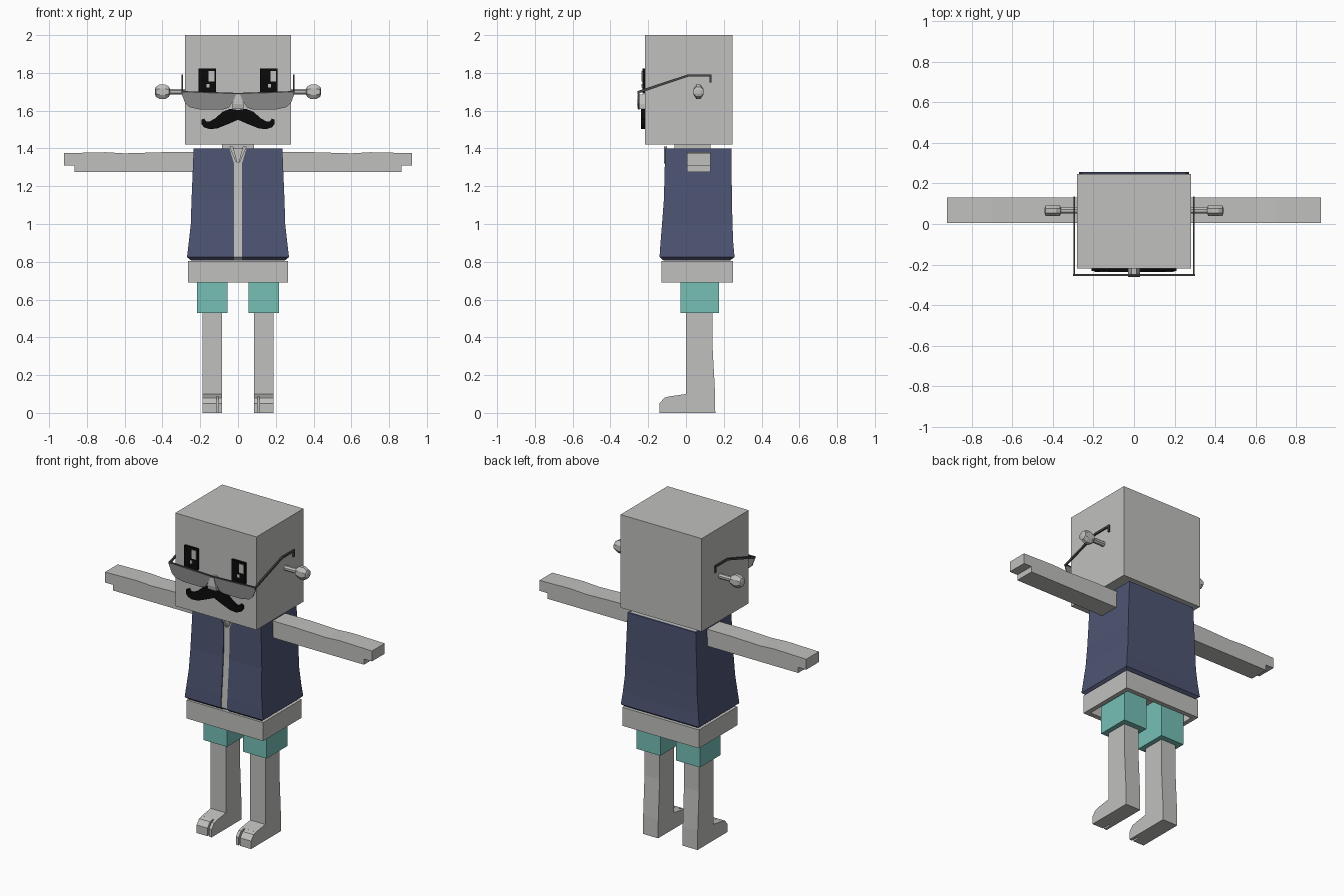
import bpy, bmesh, math
from mathutils import Vector

cube = bpy.data.objects.get("Cube")
if cube:
    bpy.data.objects.remove(cube, do_unlink=True)


def material(name, r, g, b):
    m = bpy.data.materials.new(name)
    m.use_nodes = True
    m.diffuse_color = (r, g, b, 1)
    m.node_tree.nodes["Principled BSDF"].inputs["Base Color"].default_value = (r, g, b, 1)
    return m


GREY = material("light grey", 0.53, 0.53, 0.52)
NAVY = material("navy", 0.075, 0.09, 0.17)
TEAL = material("teal", 0.18, 0.52, 0.47)
BLACK = material("black", 0.003, 0.003, 0.003)
LENS = material("lens grey", 0.25, 0.25, 0.25)
FRAME = material("frame grey", 0.07, 0.07, 0.07)


def loft(name, rings, mat, mirror=False):
    """Skin a stack of equal-length rings and cap both ends."""
    bm = bmesh.new()
    rows = [[bm.verts.new(p) for p in ring] for ring in rings]
    n = len(rows[0])
    for low, high in zip(rows, rows[1:]):
        for i in range(n):
            j = (i + 1) % n
            bm.faces.new((low[i], low[j], high[j], high[i]))
    bm.faces.new(rows[0])
    bm.faces.new(rows[-1])
    bmesh.ops.recalc_face_normals(bm, faces=bm.faces)
    mesh = bpy.data.meshes.new(name)
    bm.to_mesh(mesh)
    bm.free()
    mesh.materials.append(mat)
    obj = bpy.data.objects.new(name, mesh)
    bpy.context.collection.objects.link(obj)
    if mirror:
        obj.modifiers.new("Mirror", "MIRROR").use_axis[0] = True
    return obj


def prism(name, pts, axis, a, b, mat, mirror=False):
    """Extrude a 2D outline along x or y."""
    def place(t):
        return [(t, u, v) if axis == "x" else (u, t, v) for u, v in pts]
    return loft(name, [place(a), place(b)], mat, mirror)


def box(name, x, y, z, mat, mirror=False):
    pts = [(x[0], z[0]), (x[1], z[0]), (x[1], z[1]), (x[0], z[1])]
    return prism(name, pts, "y", y[0], y[1], mat, mirror)


def rect(x, front, back, z):
    return [(-x, front, z), (x, front, z), (x, back, z), (-x, back, z)]


# Head and neck
box("head", (-0.28, 0.28), (-0.218, 0.245), (1.42, 2.0), GREY)
box("neck", (-0.085, 0.085), (-0.06, 0.13), (1.38, 1.425), GREY)

# Torso levels: height, half width, front, back, half gap of the vest opening
levels = [(0.808, 0.25, -0.12, 0.235, 0.021),
          (0.825, 0.27, -0.14, 0.257, 0.021),
          (0.9, 0.261, -0.135, 0.25, 0.021),
          (1.0, 0.25, -0.127, 0.246, 0.021),
          (1.13, 0.246, -0.117, 0.243, 0.021),
          (1.32, 0.238, -0.112, 0.241, 0.021),
          (1.4, 0.235, -0.11, 0.24, 0.045)]
T = 0.012
loft("shirt", [rect(w - T, f + T / 2, b - T, z) for z, w, f, b, g in levels], GREY)


def vest_ring(z, w, f, b, g):
    i = w - T
    half = [(g, f), (w, f), (w, b)]
    inner = [(i, b - T), (i, f + T), (g, f + T)]
    left = [(-x, y) for x, y in reversed(half)]
    left_in = [(-x, y) for x, y in reversed(inner)]
    return [(x, y, z) for x, y in half + left + left_in + inner]


loft("vest", [vest_ring(*lv) for lv in levels], NAVY)

# Collar lapels
prism("collar", [(0.002, 1.32), (0.012, 1.33), (0.046, 1.41), (0.026, 1.41)],
      "y", -0.116, -0.1, GREY, True)

# Arms with the stepped finger tips
prism("arm", [(0.2, 1.275), (0.865, 1.275), (0.865, 1.31), (0.92, 1.31),
              (0.92, 1.375), (0.7, 1.38), (0.6, 1.374), (0.4, 1.38), (0.2, 1.38)],
      "y", 0.005, 0.13, GREY, True)

# Hollow waistband: outside wall up, then the cavity folded into its underside
loft("waistband", [rect(0.264, -0.13, 0.25, 0.805), rect(0.264, -0.13, 0.25, 0.69),
                   rect(0.235, -0.1, 0.22, 0.69), rect(0.235, -0.1, 0.22, 0.78)], GREY)
box("shorts_leg", (0.055, 0.218), (-0.03, 0.175), (0.53, 0.785), TEAL, True)

# Legs and feet, with a split toe
prism("leg", [(0.155, 0), (0.153, 0.12), (0.14, 0.36), (0.14, 0.56), (0, 0.56),
              (0, 0.1), (-0.09, 0.087), (-0.09, 0)], "x", 0.084, 0.188, GREY, True)
toe = [(-0.085, 0), (-0.085, 0.088), (-0.115, 0.08), (-0.14, 0.05), (-0.14, 0)]
prism("inner_toe", toe, "x", 0.084, 0.102, GREY, True)
prism("outer_toes", toe, "x", 0.113, 0.188, GREY, True)

# Ears: eight-sided stem and bead
ear = [(0.27, 0.016), (0.36, 0.016), (0.365, 0.028), (0.385, 0.042),
       (0.415, 0.042), (0.435, 0.028), (0.44, 0.014)]
loft("ear", [[(x, 0.066 + min(r, 0.028) * math.cos((k + 0.5) * math.pi / 4),
               1.7 + r * math.sin((k + 0.5) * math.pi / 4)) for k in range(8)]
             for x, r in ear], GREY, True)

# Eyes with two light glints each
for side, x, glint in (("right", -0.21, 0.055), ("left", 0.117, 0.054)):
    box(side + "_eye", (x, x + 0.093), (-0.231, -0.215), (1.69, 1.822), BLACK)
    g = x + glint
    box(side + "_glint_large", (g, g + 0.03), (-0.235, -0.23), (1.755, 1.81), GREY)
    box(side + "_glint_small", (g - 0.013, g + 0.003), (-0.235, -0.23), (1.723, 1.742), GREY)

# Moustache
tash = [(0.0, 1.603), (0.04, 1.61), (0.08, 1.595), (0.12, 1.56), (0.15, 1.543),
        (0.17, 1.543), (0.178, 1.558), (0.194, 1.552), (0.194, 1.53), (0.18, 1.512),
        (0.15, 1.502), (0.11, 1.506), (0.05, 1.53), (0.0, 1.552)]
prism("moustache", tash, "y", -0.237, -0.215, BLACK, True)

# Nose
loft("nose", [rect(0.03, -0.255, -0.215, 1.608), rect(0.03, -0.26, -0.215, 1.635),
              rect(0.012, -0.256, -0.215, 1.685)], GREY)

# Glasses: lens plate, top bar and hooked temples
lens = [(0.0, 1.69), (0.293, 1.7), (0.297, 1.685), (0.28, 1.64), (0.255, 1.618),
        (0.2, 1.606), (0.08, 1.606), (0.05, 1.615), (0.03, 1.645), (0.0, 1.655)]
prism("lens", lens, "y", -0.254, -0.247, LENS, True)
prism("glasses_bar", [(0, 1.687), (0.3, 1.697), (0.3, 1.704), (0, 1.694)],
      "y", -0.256, -0.245, FRAME, True)
prism("temple", [(-0.256, 1.69), (-0.256, 1.704), (0.01, 1.792), (0.135, 1.792),
                 (0.135, 1.748), (0.125, 1.748), (0.125, 1.78), (0.012, 1.78)],
      "x", 0.29, 0.299, FRAME, True)
